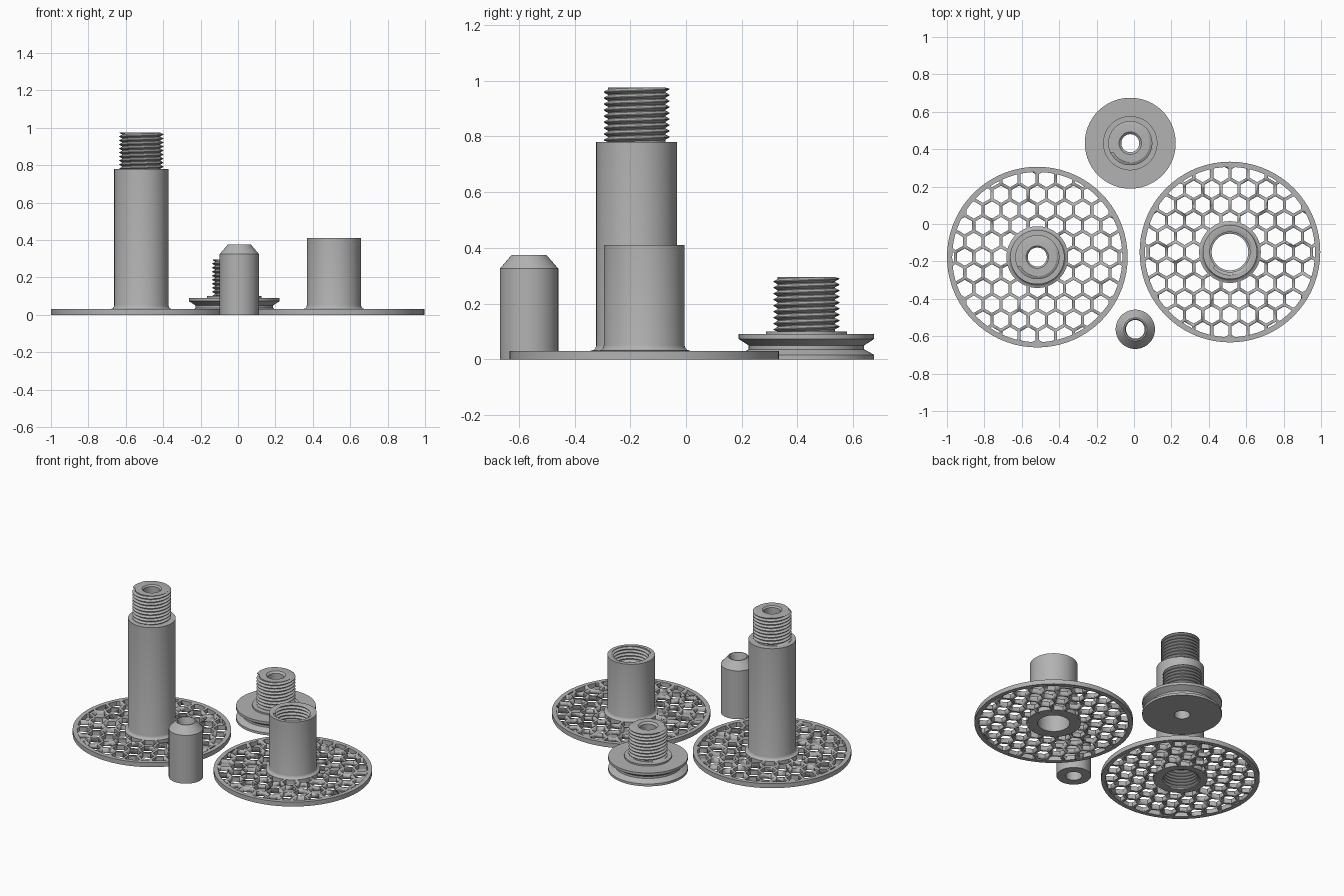
import bpy, bmesh, math
from mathutils import Vector

if "Cube" in bpy.data.objects:
    bpy.data.objects.remove(bpy.data.objects["Cube"])

SEG = 72
PITCH = 0.0215

plastic = bpy.data.materials.new("grey plastic")
plastic.diffuse_color = (0.45, 0.45, 0.45, 1)
plastic.use_nodes = True
plastic.node_tree.nodes["Principled BSDF"].inputs["Base Color"].default_value = plastic.diffuse_color


def revolve(bm, path):
    """Spin an (r, z) path; upward path on the outside faces outward."""
    rings = []
    for r, z in path:
        rings.append([bm.verts.new((r * math.cos(math.tau * i / SEG),
                                    r * math.sin(math.tau * i / SEG), z)) for i in range(SEG)])
    for a, b in zip(rings, rings[1:]):
        for i in range(SEG):
            j = (i + 1) % SEG
            bm.faces.new((a[i], a[j], b[j], b[i]))


def thread(bm, root, crest, z0, z1):
    """Helical thread running from z0 to z1; ends fade into the root radius."""
    d = 1 if z1 > z0 else -1
    lo, hi = min(z0, z1), max(z0, z1)
    profile = [(0, root), (0.12, root), (0.5, crest), (0.62, crest)]
    turns = math.ceil((hi - lo) / PITCH)
    rows = []
    for t in range(-1, turns + 2):
        for frac, radius in profile:
            row = []
            for i in range(SEG + 1):
                a = math.tau * i / SEG
                z = z0 + d * PITCH * (t + frac) + PITCH * i / SEG
                r = radius if lo < z < hi else root
                row.append(bm.verts.new((r * math.cos(a), r * math.sin(a), max(lo, min(hi, z)))))
            rows.append(row)
    for a, b in zip(rows, rows[1:]):
        for i in range(SEG):
            bm.faces.new((a[i], a[i + 1], b[i + 1], b[i]))


def finish(name, bm, centre):
    bmesh.ops.remove_doubles(bm, verts=bm.verts, dist=1e-5)
    me = bpy.data.meshes.new(name)
    bm.to_mesh(me)
    bm.free()
    me.materials.append(plastic)
    ob = bpy.data.objects.new(name, me)
    ob.location = (centre[0], centre[1], 0)
    bpy.context.collection.objects.link(ob)
    bpy.ops.object.select_all(action='DESELECT')
    ob.select_set(True)
    bpy.context.view_layer.objects.active = ob
    bpy.ops.object.shade_smooth_by_angle(angle=math.radians(30))
    return ob


def turned_part(name, centre, paths, threads=()):
    bm = bmesh.new()
    for p in paths:
        revolve(bm, p)
    for t in threads:
        thread(bm, *t)
    return finish(name, bm, centre)


def honeycomb_disc(name, centre):
    """Outer rim plus a washer pierced by pointy-top hexagons."""
    turned_part(name + "_rim", centre, [[(0.455, 0), (0.483, 0), (0.483, 0.03),
                                         (0.455, 0.03), (0.455, 0)]])
    web = turned_part(name + "_web", centre, [[(0.15, 0), (0.46, 0), (0.46, 0.03),
                                               (0.15, 0.03), (0.15, 0)]])
    # hexagonal hole cutter
    bm = bmesh.new()
    step, rad = 0.097, 0.08 / math.sqrt(3)
    for row in range(-6, 7):
        for col in range(-6, 7):
            c = Vector(((col + (row % 2) / 2) * step, row * step * math.sqrt(3) / 2, 0))
            if not 0.12 < c.length < 0.5:
                continue
            low, top = [[bm.verts.new((c.x + rad * math.cos(math.radians(30 + 60 * k)),
                                       c.y + rad * math.sin(math.radians(30 + 60 * k)), z))
                         for k in range(6)] for z in (-0.02, 0.05)]
            bm.faces.new(low[::-1])
            bm.faces.new(top)
            for k in range(6):
                n = (k + 1) % 6
                bm.faces.new((low[k], low[n], top[n], top[k]))
    cutter = finish("hole_cutter", bm, centre)
    cutter.hide_render = True
    mod = web.modifiers.new("holes", 'BOOLEAN')
    mod.operation, mod.solver, mod.object = 'DIFFERENCE', 'EXACT', cutter
    bpy.ops.object.select_all(action='DESELECT')
    bpy.context.view_layer.objects.active = web
    web.select_set(True)
    bpy.ops.object.modifier_apply(modifier=mod.name)
    bpy.data.objects.remove(cutter)


def base_flare(top):
    """Hub foot with a small fillet, then the tube wall."""
    return [(0.165, 0), (0.165, 0.031), (0.154, 0.034), (0.148, 0.04), (0.145, 0.05), (0.145, top)]


LEFT, RIGHT, PULLEY, TIP = (-0.517, -0.177), (0.513, -0.15), (-0.02, 0.432), (0.007, -0.563)
ROOT, CREST = 0.103, 0.118
IN_ROOT, IN_CREST = 0.122, 0.107

honeycomb_disc("left_disc", LEFT)
honeycomb_disc("right_disc", RIGHT)

# tall shaft: threaded stud on top, threaded socket underneath
turned_part("tall_shaft", LEFT,
            [[(IN_ROOT, 0)] + base_flare(0.78) + [(ROOT, 0.78)],
             [(ROOT, 0.975), (0.06, 0.975), (0.051, 0.966), (0.051, 0.25), (IN_ROOT, 0.21)]],
            [(ROOT, CREST, 0.78, 0.975), (IN_ROOT, IN_CREST, 0.21, 0)])

# short socket: threaded from the top, plain bore below
turned_part("short_socket", RIGHT,
            [[(0.098, 0)] + base_flare(0.41) + [(IN_ROOT, 0.41)],
             [(IN_ROOT, 0.2), (0.098, 0.19), (0.098, 0)]],
            [(IN_ROOT, IN_CREST, 0.41, 0.2)])

# grooved pulley with a threaded stud
turned_part("pulley", PULLEY,
            [[(0.048, 0), (0.243, 0), (0.243, 0.016), (0.207, 0.036), (0.207, 0.05),
              (0.243, 0.073), (0.243, 0.09), (0.145, 0.09), (0.145, 0.1), (ROOT, 0.1)],
             [(ROOT, 0.295), (0.06, 0.295), (0.048, 0.284), (0.048, 0)]],
            [(ROOT, CREST, 0.1, 0.295)])

# hollow sleeve with a tapered top
turned_part("tapered_sleeve", TIP,
            [[(0.05, 0), (0.105, 0), (0.105, 0.325), (0.062, 0.375),
              (0.055, 0.375), (0.05, 0.365), (0.05, 0)]])
